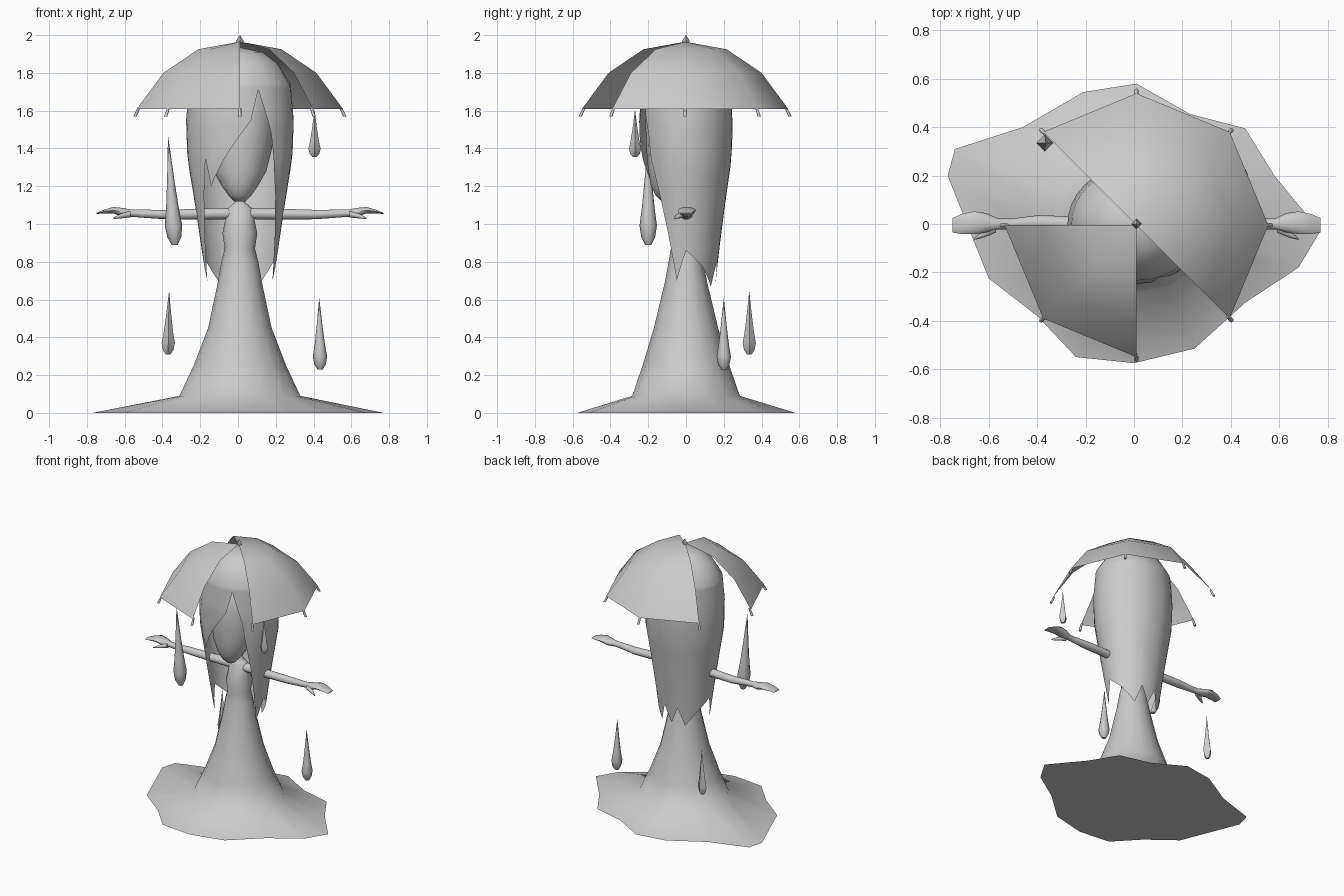
import bpy, bmesh
from math import cos, sin, radians, pi
from mathutils import Vector

cube = bpy.data.objects.get("Cube")
if cube:
    bpy.data.objects.remove(cube)

grey = bpy.data.materials.new("plain grey")
grey.use_nodes = True
grey.diffuse_color = (0.6, 0.6, 0.6, 1)
grey.node_tree.nodes["Principled BSDF"].inputs["Base Color"].default_value = (0.6, 0.6, 0.6, 1)

CX = 0.01  # the figure stands slightly off centre


def ellipse(c, rx, ry, n=16):
    """Horizontal ring, counter-clockwise from above."""
    return [(c[0] + rx * cos(2 * pi * i / n), c[1] + ry * sin(2 * pi * i / n), c[2])
            for i in range(n)]


def loft(name, rings, closed=True, caps=True, angle=60):
    """Skin a list of equal rings, ordered from bottom to top."""
    bm = bmesh.new()
    rows = [[bm.verts.new(p) for p in ring] for ring in rings]
    n = len(rows[0])
    for a, b in zip(rows, rows[1:]):
        for i in range(n if closed else n - 1):
            j = (i + 1) % n
            bm.faces.new((a[i], a[j], b[j], b[i]))
    if caps:
        bm.faces.new(rows[0][::-1])
        bm.faces.new(rows[-1])
    bmesh.ops.remove_doubles(bm, verts=bm.verts, dist=0.0005)
    mesh = bpy.data.meshes.new(name)
    bm.to_mesh(mesh)
    bm.free()
    ob = bpy.data.objects.new(name, mesh)
    bpy.context.collection.objects.link(ob)
    mesh.materials.append(grey)
    bpy.ops.object.select_all(action='DESELECT')
    ob.select_set(True)
    bpy.context.view_layer.objects.active = ob
    bpy.ops.object.shade_smooth_by_angle(angle=radians(angle))
    return ob


def lerp_table(table, x):
    """Piecewise linear lookup in rising (x, value) pairs."""
    for (x0, v0), (x1, v1) in zip(table, table[1:]):
        if x <= x1:
            return v0 + (v1 - v0) * max(0, x - x0) / (x1 - x0)
    return table[-1][1]


# Dress melting into a puddle
puddle = [(.77, -.03), (.58, .2), (.46, .395), (.23, .455), (.01, .58), (-.21, .545),
          (-.46, .4), (-.74, .31), (-.77, .2), (-.6, -.225), (-.4, -.38), (-.24, -.55),
          (0, -.575), (.25, -.515), (.46, -.325), (.68, -.18)]
dress = [(.09, .32, .285), (.25, .245, .23), (.45, .168, .17), (.7, .115, .11),
         (.8, .098, .092), (.87, .08, .08), (.95, .092, .088), (1.02, .078, .065),
         (1.07, .08, .05), (1.095, .05, .04), (1.115, .026, .026), (1.22, .026, .026)]
loft("dress_and_puddle", [[(x, y, 0) for x, y in puddle]]
     + [ellipse((CX, 0, z), rx, ry) for z, rx, ry in dress], angle=75)

# Head, with the chin pushed forward
head = [(1.12, -.10, .03), (1.15, -.10, .06), (1.2, -.09, .095), (1.28, -.06, .14),
        (1.4, -.04, .17), (1.55, -.03, .185), (1.7, -.02, .16), (1.8, 0, .08)]
loft("head", [ellipse((CX, y, z), r, r) for z, y, r in head])

# Hair: an open shell whose lower edge makes the fringe and pointed strands
hem = [(-69, 1.71), (-54, 1.48), (-50, 1.35), (-18, .70), (0, .86), (30, .78),
       (58, .67), (74, .8), (90, .68), (106, .8), (122, .67), (150, .78), (180, .86),
       (198, .70), (229, 1.35), (233, 1.2), (260, 1.4), (282, 1.55), (291, 1.71)]
width = [(.65, .175), (.85, .2), (1.1, .237), (1.35, .278), (1.55, .285), (1.74, .268),
         (1.85, .2), (1.91, .12), (1.935, 0)]
angles = sorted({a for a, z in hem} | {a for a in range(-60, 290, 10)})


def hair_point(a, z):
    r = lerp_table(width, z)
    return (CX + r * cos(radians(a)), .87 * r * sin(radians(a)), z)


rows = [[hair_point(a, lerp_table(hem, a) + (1.72 - lerp_table(hem, a)) * k / 10)
         for a in angles] for k in range(11)]
rows += [[hair_point(a, z) for a in angles] for z in (1.74, 1.8, 1.85, 1.88, 1.91, 1.935)]
loft("hair", rows, closed=False, caps=False)

# Umbrella canopy: eight panels, two of them missing
canopy = [(.545, 1.61), (.405, 1.8), (.22, 1.925), (0, 1.965)]


def canopy_panels(name, first, last):
    steps = [radians(45 * k) for k in range(first, last + 1)]
    loft(name, [[(CX + r * cos(a), -.005 + r * sin(a), z) for a in steps]
                for r, z in canopy], closed=False, caps=False)


canopy_panels("canopy_large", -1, 3)
canopy_panels("canopy_small", 4, 6)

# Rib tips around the rim and the finial on top
for k in range(8):
    d = Vector((cos(k * pi / 4), sin(k * pi / 4), 0))
    base = Vector((CX, -.005, 0))
    low = base + d * .556 + Vector((0, 0, 1.568))
    high = base + d * .534 + Vector((0, 0, 1.615))
    loft("rib_tip", [ellipse(low, .009, .009, 8), ellipse(high, .007, .007, 8)])
loft("finial", [ellipse((CX, 0, z), r, r, 4)
                for z, r in ((1.955, .012), (1.968, .021), (2.0, .001))])

# Arms and hands: sections as x, y, z, half depth, half height
arm = [(.04, 0, 1.055, .04, .03), (.1, 0, 1.055, .038, .032), (.25, 0, 1.052, .03, .029),
       (.4, .005, 1.05, .032, .026), (.52, 0, 1.055, .022, .022), (.57, 0, 1.057, .022, .02),
       (.62, .005, 1.062, .04, .024), (.67, .005, 1.073, .047, .018),
       (.72, 0, 1.066, .042, .01), (.76, -.005, 1.056, .03, .003)]
thumb = [(.58, -.015, 1.052, .02, .018), (.63, -.04, 1.042, .016, .013),
         (.67, -.062, 1.03, .004, .004)]


def arm_pair(name, sections):
    rings = [[(x, y + ry * cos(i * pi / 5), z + rz * sin(i * pi / 5)) for i in range(10)]
             for x, y, z, ry, rz in sections]
    ob = loft(name, rings)
    ob.location.x = CX
    ob.modifiers.new("Mirror", 'MIRROR')


arm_pair("arms", arm)
arm_pair("thumbs", thumb)

# Falling drops: top point, bottom point, radius, sides
shape = [(1, .35), (.93, .8), (.82, 1), (.65, .72), (.4, .42), (0, .02)]
drops = [((-.37, -.2, 1.46), (-.335, -.2, .89), .046, 8),
         ((.405, -.27, 1.6), (.405, -.27, 1.355), .032, 4),
         ((-.365, .335, .64), (-.37, .335, .31), .035, 4),
         ((.43, .2, .605), (.435, .2, .23), .038, 8)]
for top, bottom, r, n in drops:
    loft("drop", [ellipse(Vector(top).lerp(Vector(bottom), t), r * s, r * s, n)
                  for t, s in shape], angle=50)
